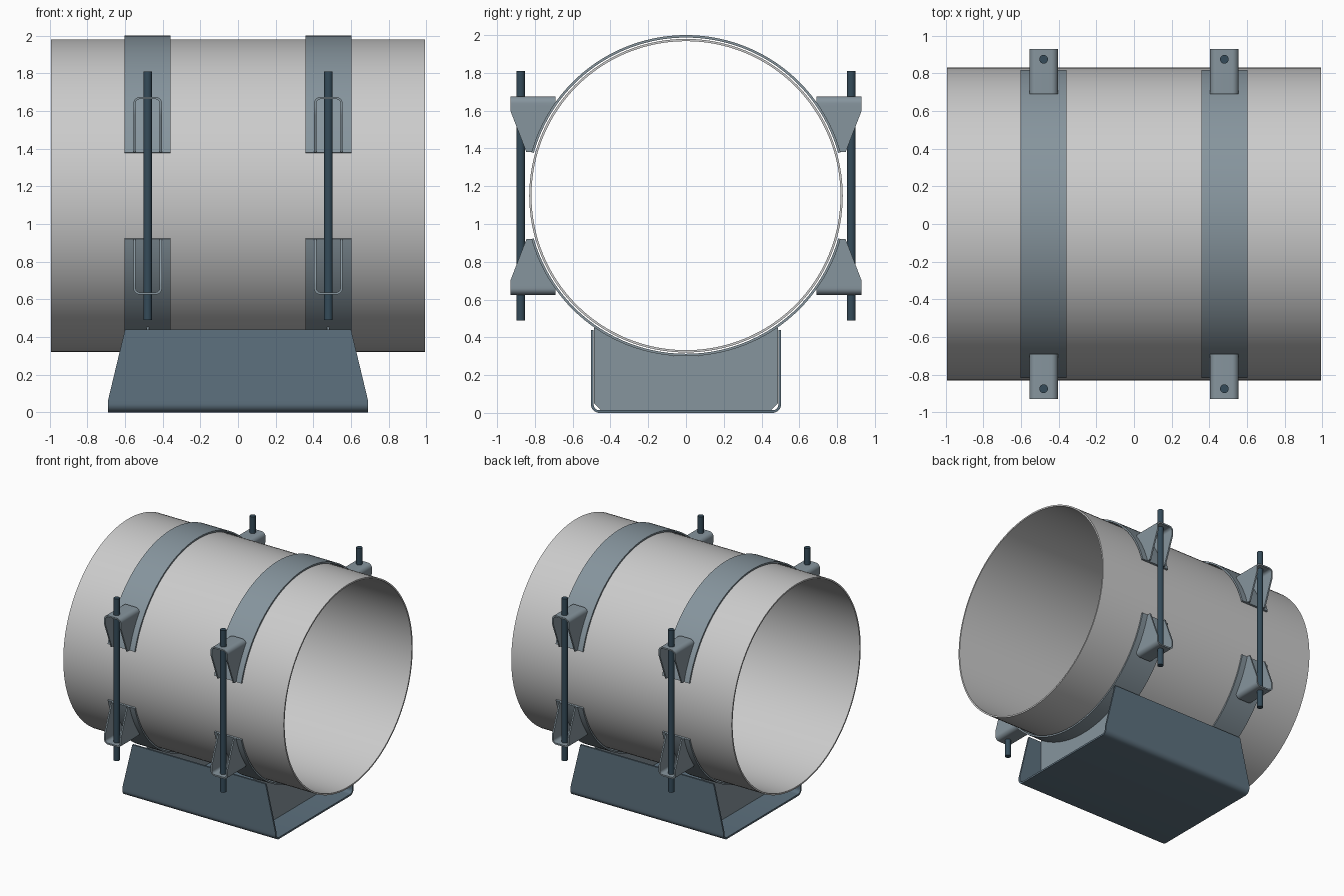
import bpy, bmesh
from math import sin, cos, pi, sqrt, asin, radians

if "Cube" in bpy.data.objects:
    bpy.data.objects.remove(bpy.data.objects["Cube"])

AXIS_Z, STRAP_R = 1.15, 0.85


def material(name, rgb):
    m = bpy.data.materials.new(name)
    m.diffuse_color = (*rgb, 1)
    m.use_nodes = True
    m.node_tree.nodes["Principled BSDF"].inputs["Base Color"].default_value = m.diffuse_color
    return m


steel = material("light_steel", (0.24, 0.30, 0.34))
blue = material("blue_steel", (0.11, 0.165, 0.21))
dark = material("dark_steel", (0.035, 0.07, 0.10))


def make(name, verts, faces, mat=None):
    me = bpy.data.meshes.new(name)
    me.from_pydata(verts, [], faces)
    bm = bmesh.new()
    bm.from_mesh(me)
    bmesh.ops.recalc_face_normals(bm, faces=bm.faces)
    bm.to_mesh(me)
    bm.free()
    ob = bpy.data.objects.new(name, me)
    bpy.context.collection.objects.link(ob)
    if mat:
        me.materials.append(mat)
    bpy.ops.object.select_all(action='DESELECT')
    ob.select_set(True)
    bpy.context.view_layer.objects.active = ob
    bpy.ops.object.shade_smooth_by_angle(angle=radians(30))
    return ob


def sweep(name, rings, closed, mat):
    """Skin a list of four-point sections; cap the ends if open."""
    n = len(rings)
    verts = [v for r in rings for v in r]
    faces = []
    for i in range(n if closed else n - 1):
        a, b = 4 * i, 4 * ((i + 1) % n)
        faces += [(a + k, a + (k + 1) % 4, b + (k + 1) % 4, b + k) for k in range(4)]
    if not closed:
        faces += [(0, 1, 2, 3), tuple(range(4 * n - 4, 4 * n))]
    return make(name, verts, faces, mat)


def shell(name, r0, r1, x0, x1, a0, a1, n, closed=False, mat=None):
    """Curved plate around the pipe axis."""
    rings = []
    for i in range(n if closed else n + 1):
        a = a0 + (a1 - a0) * i / n
        rings.append([(x, r * cos(a), AXIS_Z + r * sin(a))
                      for x, r in ((x0, r0), (x0, r1), (x1, r1), (x1, r0))])
    return sweep(name, rings, closed, mat)


def bent_plate(name, half, depths, radius, t, lo, hi, place, mat):
    """U-shaped plate; u runs across, d is distance from the bend, lo/hi trim its edges."""
    side = [((half, d), (half - t, d)) for d in depths]
    for i in range(9):
        a = pi / 2 * i / 8
        side.append(tuple((half - radius + r * cos(a), radius - r * sin(a))
                          for r in (radius, radius - t)))
    path = side + [tuple((-u, d) for u, d in p) for p in reversed(side)]
    rings = []
    for (uo, do), (ui, di) in path:
        rings.append([place(uo, lo(do), do), place(uo, hi(do), do),
                      place(ui, hi(di), di), place(ui, lo(di), di)])
    return sweep(name, rings, False, mat)


# Pipe
shell("pipe", 0.818, 0.83, -0.993, 0.993, 0, 2 * pi, 128, True)


# Lug side profile: follows the strap inside, tapers outside
def lug_in(d):
    return max(0.69, sqrt(STRAP_R ** 2 - (0.525 - d) ** 2) - 0.003)


def lug_out(d):
    return 0.93 if d < 0.075 else 0.93 - 0.085 * (d - 0.075) / 0.22


LUG_DEPTHS = [0.295, 0.25, 0.21, 0.17, 0.13, 0.10, 0.075, 0.05]

for cx, end in ((-0.48, "left"), (0.48, "right")):
    # Clamp straps, lugs and tie rods
    for s, level in ((1, "upper"), (-1, "lower")):
        a = asin(0.23 / STRAP_R)
        shell(f"{level}_strap_{end}", 0.837, STRAP_R, cx - 0.122, cx + 0.122,
              s * a, s * (pi - a), 72, mat=steel)
        for q, face in ((-1, "front"), (1, "back")):
            bent_plate(f"{level}_lug_{end}_{face}", 0.076, LUG_DEPTHS, 0.035, 0.012,
                       lug_in, lug_out,
                       lambda u, v, d: (cx + u, q * v, AXIS_Z + s * (0.525 - d)), steel)
    for q, face in ((-1, "front"), (1, "back")):
        bpy.ops.mesh.primitive_cylinder_add(vertices=32, radius=0.023, depth=1.32,
                                            location=(cx, q * 0.875, AXIS_Z))
        rod = bpy.context.object
        rod.name = f"tie_rod_{end}_{face}"
        rod.data.materials.append(dark)
        bpy.ops.object.shade_smooth_by_angle(angle=radians(30))

    # Saddle rib inside the base, cut to the strap curve
    b = asin(0.486 / STRAP_R)
    outline = [(-0.486, 0.05), (-0.45, 0.013), (0.45, 0.013), (0.486, 0.05)]
    for i in range(33):
        t = b - 2 * b * i / 32
        outline.append((STRAP_R * sin(t), AXIS_Z - STRAP_R * cos(t)))
    n = len(outline)
    verts = [(cx + x, y, z) for x in (-0.006, 0.006) for y, z in outline]
    faces = [tuple(range(n)), tuple(range(n, 2 * n))]
    faces += [(i, (i + 1) % n, n + (i + 1) % n, n + i) for i in range(n)]
    make(f"saddle_rib_{end}", verts, faces, steel)


# Base channel with tapered sides
def base_end(d):
    return 0.69 if d < 0.065 else 0.69 - 0.09 * (d - 0.065) / 0.375


bent_plate("base_channel", 0.503, [0.44, 0.065], 0.045, 0.014,
           lambda d: -base_end(d), base_end, lambda u, v, d: (v, u, d), blue)
